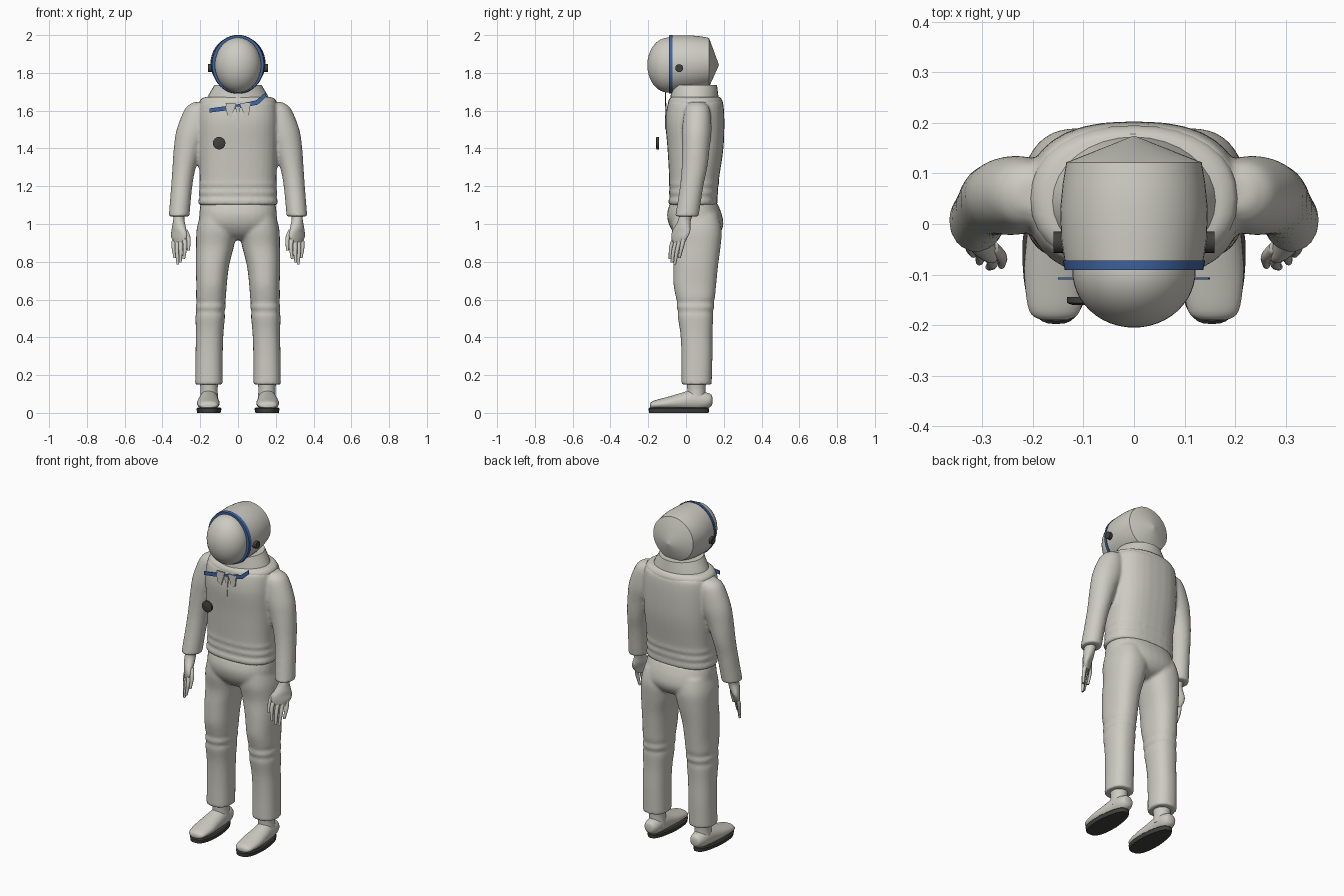
import bpy, bmesh, math
from mathutils import Vector

if "Cube" in bpy.data.objects:
    bpy.data.objects.remove(bpy.data.objects["Cube"])


def material(name, rgb):
    m = bpy.data.materials.new(name)
    m.use_nodes = True
    m.diffuse_color = (*rgb, 1)
    m.node_tree.nodes["Principled BSDF"].inputs["Base Color"].default_value = (*rgb, 1)
    return m


SUIT = material("suit_grey", (0.61, 0.60, 0.54))
BLUE = material("trim_blue", (0.05, 0.13, 0.36))
DARK = material("dark_rubber", (0.05, 0.05, 0.045))


def spline(rings, steps):
    """Catmull-Rom interpolation through ring tuples."""
    out = []
    for i in range(len(rings) - 1):
        a, b, c, d = (rings[max(0, min(len(rings) - 1, i + k))] for k in (-1, 0, 1, 2))
        for s in range(steps):
            t = s / steps
            out.append([q + t / 2 * (r - p + t * (2 * p - 5 * q + 4 * r - e
                        + t * (3 * (q - r) + e - p))) for p, q, r, e in zip(a, b, c, d)])
    return out + [rings[-1]]


def loft(bm, rings, axis="z", power=2, steps=5, sides=32, side=1):
    """Skin rings of (x, y, z, radius_u, radius_v) lying across an axis."""
    loops = []
    for x, y, z, ru, rv in spline(rings, steps):
        loop = []
        for k in range(sides):
            a = math.tau * k / sides
            u, v = (r * math.copysign(abs(f) ** (2 / power), f)
                    for r, f in ((ru, math.cos(a)), (rv, math.sin(a))))
            off = Vector((u, v, 0) if axis == "z" else (u, 0, v) if axis == "y" else (0, u, v))
            p = Vector((x, y, z)) + off
            loop.append(bm.verts.new((p.x * side, p.y, p.z)))
        loops.append(loop)
    faces = [bm.faces.new(loops[0]), bm.faces.new(loops[-1])]
    for lo, hi in zip(loops, loops[1:]):
        faces += [bm.faces.new((lo[k], lo[k - 1], hi[k - 1], hi[k])) for k in range(sides)]
    bmesh.ops.recalc_face_normals(bm, faces=faces)


def finish(name, bm, mat, fuse=False, angle=40):
    me = bpy.data.meshes.new(name)
    bm.to_mesh(me)
    bm.free()
    ob = bpy.data.objects.new(name, me)
    bpy.context.collection.objects.link(ob)
    me.materials.append(mat)
    bpy.ops.object.select_all(action="DESELECT")
    ob.select_set(True)
    bpy.context.view_layer.objects.active = ob
    if fuse:
        # Blend overlapping cloth volumes into one skin
        rm = ob.modifiers.new("fuse", "REMESH")
        rm.mode, rm.voxel_size, rm.use_smooth_shade = "VOXEL", 0.009, True
        sm = ob.modifiers.new("soften", "SMOOTH")
        sm.factor, sm.iterations = 0.5, 4
    else:
        bpy.ops.object.shade_smooth_by_angle(angle=math.radians(angle))
    return ob


def part(name, mat, rings, **kw):
    bm = bmesh.new()
    loft(bm, rings, **kw)
    return finish(name, bm, mat)


def plate(name, mat, points, y, thick):
    """Flat outline in x and z, given a little depth."""
    bm = bmesh.new()
    f = bm.faces.new([bm.verts.new((x, y, z)) for x, z in points])
    ext = bmesh.ops.extrude_face_region(bm, geom=[f])
    bmesh.ops.translate(bm, verts=[v for v in ext["geom"] if isinstance(v, bmesh.types.BMVert)],
                        vec=(0, thick, 0))
    bmesh.ops.recalc_face_normals(bm, faces=bm.faces)
    return finish(name, bm, mat)


SIDES = (("left", 1), ("right", -1))

# Jacket: torso with waist folds, plus both sleeves
torso = [(0, .037, 1.1, .208, .128), (0, .037, 1.125, .21, .13), (0, .04, 1.145, .203, .125),
         (0, .04, 1.165, .209, .131), (0, .041, 1.19, .202, .127), (0, .042, 1.21, .207, .133),
         (0, .043, 1.24, .203, .132), (0, .05, 1.4, .21, .148), (0, .047, 1.54, .213, .156),
         (0, .05, 1.63, .205, .148), (0, .05, 1.655, .19, .135)]
sleeve = [(.2, .06, 1.645, .035, .03), (.212, .06, 1.61, .068, .065), (.235, .057, 1.5, .09, .078),
          (.265, .052, 1.4, .075, .073), (.285, .045, 1.3, .062, .068),
          (.298, .03, 1.2, .056, .062), (.312, .005, 1.04, .055, .062)]
bm = bmesh.new()
loft(bm, torso, power=2.5)
for _, s in SIDES:
    loft(bm, sleeve, side=s)
finish("jacket", bm, SUIT, fuse=True)

# Trousers: hips and both legs with knee folds
hips = [(0, .04, 1.11, .198, .126), (0, .045, 1.05, .205, .145), (0, .055, .99, .2, .142),
        (0, .06, .94, .13, .11), (0, .06, .915, .05, .06)]
leg = [(.11, .05, 1.05, .09, .12), (.112, .057, .97, .107, .132), (.122, .06, .88, .1, .123),
       (.135, .052, .78, .088, .118), (.14, .047, .68, .081, .113), (.143, .05, .61, .079, .103),
       (.143, .05, .585, .075, .097), (.145, .05, .56, .08, .1), (.146, .05, .535, .074, .092),
       (.147, .05, .51, .078, .094), (.15, .055, .42, .073, .085),
       (.153, .058, .3, .072, .082), (.154, .056, .15, .073, .08)]
bm = bmesh.new()
loft(bm, hips, power=2.3)
for _, s in SIDES:
    loft(bm, leg, power=2.3, side=s)
finish("trousers", bm, SUIT, fuse=True)

# Collar flange and neck
part("collar", SUIT, [(0, .05, 1.63, .203, .143), (0, .05, 1.645, .205, .145),
                      (0, .05, 1.662, .195, .138), (0, .05, 1.672, .172, .128)], power=2.2, steps=2)
part("neck", SUIT, [(0, .045, 1.65, .172, .13), (0, .045, 1.69, .152, .125),
                    (0, .043, 1.735, .125, .121)], steps=4)

# Helmet shell with pointed back, visor and rim
part("helmet_shell", SUIT, [(0, -.088, 1.845, .135, .152), (0, -.03, 1.848, .144, .15),
                            (0, .03, 1.85, .146, .148), (0, .08, 1.852, .141, .141),
                            (0, .122, 1.855, .134, .13), (0, .174, 1.842, .002, .002)],
     axis="y", steps=1, sides=48)
part("helmet_rim", BLUE, [(0, -.072, 1.845, .141, .156), (0, -.091, 1.845, .137, .154)],
     axis="y", steps=1, sides=48)
bm = bmesh.new()
bmesh.ops.create_uvsphere(bm, u_segments=48, v_segments=24, radius=1)
for v in bm.verts:
    v.co = (v.co.x * .122, v.co.y * .112 - .093, v.co.z * .146 + 1.841)
finish("visor", bm, SUIT)

# Collar strap, chest badge and lapel flaps
plate("collar_strap", BLUE, [(-.15, 1.59), (-.02, 1.607), (.105, 1.632), (.15, 1.675),
                             (.147, 1.698), (.095, 1.654), (-.02, 1.63), (-.15, 1.612)], -.11, .004)
part("chest_badge", DARK, [(-.1, -.16, 1.428, .022, .022), (-.1, -.156, 1.428, .033, .033),
                           (-.1, -.144, 1.428, .033, .033)], axis="y", steps=1)
for label, s in SIDES:
    plate(label + "_lapel", SUIT, [(s * .012, 1.64), (s * .065, 1.64), (s * .058, 1.575),
                                   (s * .035, 1.56)], -.112, .008)
plate("centre_placket", SUIT, [(-.012, 1.62), (.012, 1.62), (.003, 1.5), (-.003, 1.5)], -.112, .008)

# Fingers as (x, y, z) paths with the thumb last
FINGERS = [((.285, -.06, .93), (.28, -.078, .88), (.287, -.085, .815)),
           ((.302, -.045, .925), (.303, -.064, .865), (.306, -.075, .795)),
           ((.32, -.028, .925), (.323, -.046, .865), (.318, -.06, .785)),
           ((.336, -.01, .93), (.341, -.022, .88), (.334, -.035, .82)),
           ((.28, -.045, .97), (.262, -.065, .925), (.262, -.082, .86))]

for label, s in SIDES:
    # Earpiece
    part(label + "_earpiece", DARK, [(.135, -.036, 1.825, .021, .021), (.159, -.036, 1.825, .021, .021)],
         axis="x", steps=1, sides=24, side=s)

    # Hand: wrist, diagonal palm and fingers
    bm = bmesh.new()
    loft(bm, [(.312, .004, 1.06, .032, .036), (.313, -.008, 1.02, .03, .034),
              (.313, -.022, .975, .038, .038), (.312, -.033, .935, .042, .03),
              (.312, -.038, .905, .03, .022)], sides=20)
    for v in bm.verts:
        # Turn the knuckle line towards the body's front
        w = max(0, min(1, (1.02 - v.co.z) / .06))
        v.co.y += w * (v.co.x - .312) * .8
    for path in FINGERS:
        loft(bm, [(*p, r, r) for p, r in zip(path, (.0125, .011, .007))], steps=4, sides=12)
    for v in bm.verts:
        v.co.x *= s
    bmesh.ops.recalc_face_normals(bm, faces=bm.faces)
    finish(label + "_hand", bm, SUIT, angle=60)

    # Ankle, shoe and sole
    part(label + "_ankle", SUIT, [(.153, .055, .06, .05, .05), (.153, .055, .12, .045, .048),
                                  (.154, .055, .17, .05, .052)], side=s)
    part(label + "_shoe", SUIT, [(.157, -.19, .037, .025, .012), (.157, -.172, .042, .05, .022),
                                 (.157, -.1, .05, .06, .034), (.157, -.03, .058, .056, .046),
                                 (.155, .04, .066, .05, .056), (.153, .1, .064, .045, .046),
                                 (.153, .132, .066, .032, .032), (.153, .14, .066, .012, .014)],
         axis="y", side=s)
    bm = bmesh.new()
    loft(bm, [(.154, -.038, 0, .062, .158), (.154, -.038, .022, .067, .16),
              (.154, -.038, .028, .06, .154)], power=2.7, steps=1, sides=40, side=s)
    for v in bm.verts:
        # Narrower heel
        v.co.x = s * .154 + (v.co.x - s * .154) * (1 - .25 * max(0, v.co.y + .04) / .16)
    finish(label + "_sole", bm, DARK)
